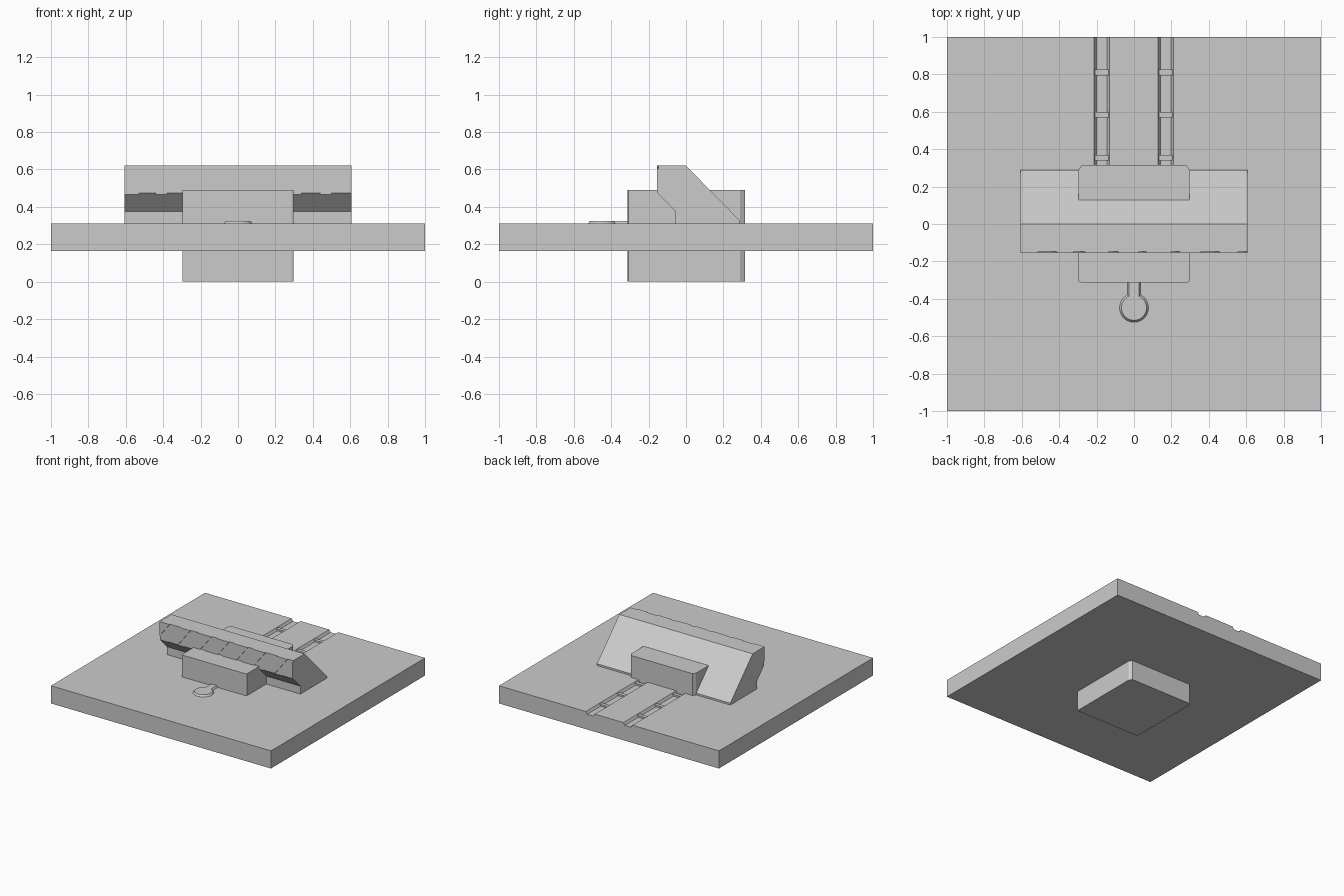
import bpy, bmesh, math
from mathutils import Vector

cube = bpy.data.objects.get("Cube")
if cube:
    bpy.data.objects.remove(cube, do_unlink=True)

grey = bpy.data.materials.new("plain_grey")
grey.use_nodes = True
colour = (0.6, 0.6, 0.6, 1)
grey.diffuse_color = colour
grey.node_tree.nodes["Principled BSDF"].inputs["Base Color"].default_value = colour


def loft(name, start, end):
    """Solid between two matching outlines."""
    bm = bmesh.new()
    a = [bm.verts.new(p) for p in start]
    b = [bm.verts.new(p) for p in end]
    n = len(a)
    bm.faces.new(a)
    bm.faces.new(b[::-1])
    for i in range(n):
        j = (i + 1) % n
        bm.faces.new((a[i], a[j], b[j], b[i]))
    bmesh.ops.recalc_face_normals(bm, faces=bm.faces)
    mesh = bpy.data.meshes.new(name)
    bm.to_mesh(mesh)
    bm.free()
    mesh.materials.append(grey)
    obj = bpy.data.objects.new(name, mesh)
    bpy.context.collection.objects.link(obj)
    return obj


def extrude(name, outline, axis, lo, hi):
    """Extrude a 2D outline along axis 0, 1 or 2."""
    def place(t):
        pts = []
        for p in outline:
            q = list(p)
            q.insert(axis, t)
            pts.append(Vector(q))
        return pts
    return loft(name, place(lo), place(hi))


def cut(target, cutter):
    cutter.hide_render = True
    mod = target.modifiers.new("cut", "BOOLEAN")
    mod.operation = "DIFFERENCE"
    mod.solver = "EXACT"
    mod.object = cutter
    bpy.context.view_layer.objects.active = target
    bpy.ops.object.modifier_apply(modifier=mod.name)
    bpy.data.objects.remove(cutter, do_unlink=True)


GROUND = 0.31

# Square base plate with two sunken tracks
plate = extrude("base_plate", [(-1, -1), (1, -1), (1, 1), (-1, 1)], 2, 0.165, GROUND)
for side, x in (("right", -0.172), ("left", 0.17)):
    trough = [(x - 0.028, 0.29), (x + 0.028, 0.29), (x + 0.042, 0.312), (x - 0.042, 0.312)]
    cut(plate, extrude("track_cutter", trough, 1, 0.25, 1.1))
    for i, y in enumerate((0.34, 0.57, 0.795)):
        tie = [(x - 0.032, 0.285), (x + 0.032, 0.285), (x + 0.038, 0.304), (x - 0.038, 0.304)]
        extrude(f"{side}_track_tie_{i + 1}", tie, 1, y, y + 0.03)

# Central block passing through the plate, with chamfered corners
half = [(0.285, -0.312), (0.296, -0.307), (0.296, 0.29), (0.28, 0.315)]
extrude("central_block", half + [(-x, y) for x, y in reversed(half)], 2, 0, 0.49)

# Wide wedge with overhanging front and sloping back
wedge_profile = [(-0.055, 0.3), (-0.055, 0.375), (-0.155, 0.475), (-0.155, 0.62),
                 (0, 0.62), (0.29, 0.325), (0.29, 0.3)]
wedge = extrude("wedge", wedge_profile, 0, -0.606, 0.606)

# Slanted stripes recessed in the wedge's front
for lo, hi in ((-0.51, -0.41), (-0.32, -0.26), (-0.13, -0.08), (0.03, 0.07),
               (0.2, 0.25), (0.36, 0.46), (0.56, 0.62)):
    stripe = [(lo - 0.13, 0.46), (hi - 0.13, 0.46), (hi + 0.005, 0.63), (lo + 0.005, 0.63)]
    cut(wedge, extrude("stripe_cutter", stripe, 1, -0.2, -0.147))


# Low keyhole-shaped pad with tapered rim
def keyhole(radius, neck, z):
    start = math.asin(neck / radius)
    pts = [Vector((neck, -0.3, z))]
    for i in range(33):
        a = math.pi / 2 - start - i / 32 * (math.tau - 2 * start)
        pts.append(Vector((radius * math.cos(a), -0.448 + radius * math.sin(a), z)))
    pts.append(Vector((-neck, -0.3, z)))
    return pts


loft("keyhole_pad", keyhole(0.081, 0.038, GROUND - 0.005), keyhole(0.067, 0.026, 0.324))
